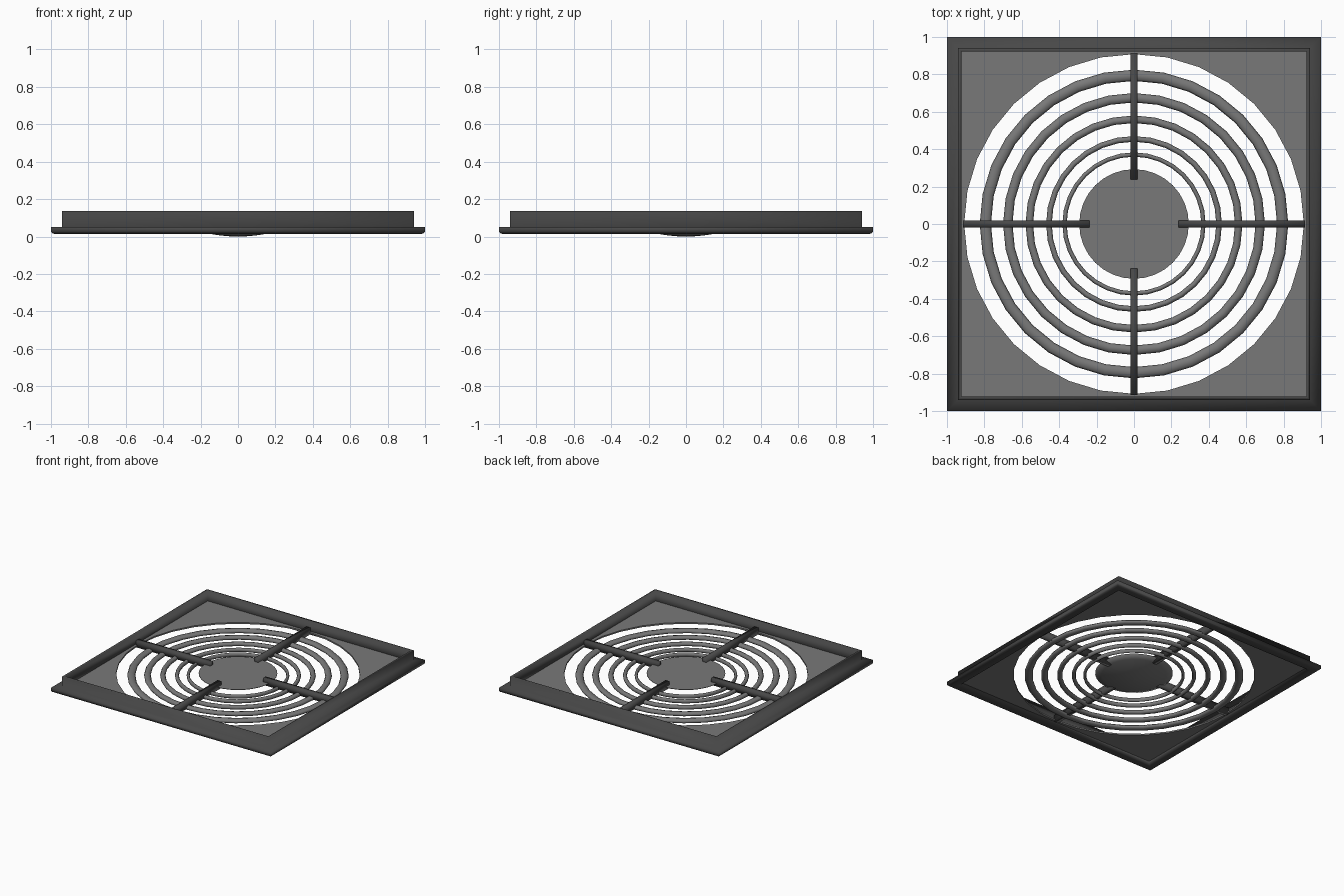
import bpy, bmesh
from math import cos, sin, pi

if "Cube" in bpy.data.objects:
    bpy.data.objects.remove(bpy.data.objects["Cube"])


def material(name, v):
    m = bpy.data.materials.new(name)
    m.diffuse_color = (v, v, v, 1)
    m.use_nodes = True
    m.node_tree.nodes["Principled BSDF"].inputs["Base Color"].default_value = m.diffuse_color
    return m


# mid grey grille, darker frame and spokes
grey = material("grille_grey", 0.19)
dark = material("frame_grey", 0.065)


def finish(ob, mat, smooth):
    ob.data.materials.append(mat)
    for p in ob.data.polygons:
        p.use_smooth = smooth


def sweep(name, profile, sides, mat, closed=True, square=(), smooth=True):
    """Revolve (r, z) points; indices in `square` follow a square instead of a circle."""
    bm = bmesh.new()
    cols = []
    for i in range(sides):
        a = 2 * pi * i / sides + (pi / 4 if sides == 4 else 0)
        c, s = cos(a), sin(a)
        k = 1 / max(abs(c), abs(s))
        cols.append([bm.verts.new((c * r * (k if j in square else 1),
                                   s * r * (k if j in square else 1), z))
                     for j, (r, z) in enumerate(profile)])
    n = len(profile)
    for i in range(sides):
        p, q = cols[i], cols[(i + 1) % sides]
        for j in range(n if closed else n - 1):
            k = (j + 1) % n
            bm.faces.new((p[j], q[j], q[k], p[k]))
    if not closed:
        for j in (0, n - 1):
            cap = bm.faces.new([c[j] for c in cols])
            for e in cap.edges:
                e.smooth = j == 0
    bmesh.ops.recalc_face_normals(bm, faces=bm.faces)
    me = bpy.data.meshes.new(name)
    bm.to_mesh(me)
    bm.free()
    ob = bpy.data.objects.new(name, me)
    bpy.context.collection.objects.link(ob)
    finish(ob, mat, smooth)
    return ob


# square frame: rounded flange with an upright collar, softly shaded throughout
frame = [(1.0, 0.052), (1.0, 0.025), (0.993, 0.018), (0.98, 0.014), (0.945, 0.014),
         (0.93, 0.02), (0.922, 0.04), (0.922, 0.137), (0.94, 0.137), (0.94, 0.052)]
sweep("frame", frame, 4, dark, square=range(len(frame)))

# flat panel with a round opening
sweep("panel", [(0.93, 0.04), (0.93, 0.052), (0.908, 0.052), (0.908, 0.04)],
      32, grey, square=(0, 1), smooth=False)

# concentric guard rings, thicker towards the outside
for i, (outer, inner) in enumerate([(0.825, 0.765), (0.70, 0.65), (0.58, 0.54),
                                    (0.47, 0.44), (0.383, 0.36)]):
    mid, half = (outer + inner) / 2, (outer - inner) / 2
    sweep(f"guard_ring_{i + 1}",
          [(mid + half * cos(t * pi / 4), 0.038 + 0.017 * sin(t * pi / 4)) for t in range(8)],
          32, grey)

# hub: flat on top, shallow dome below
R = 0.293
dome = [(R * t / 6, 0.055 * (t / 6) ** 2) for t in range(1, 7)]
sweep("hub", [(0.004, 0.0)] + dome + [(R, 0.058)], 32, grey, closed=False)

# four spokes from the hub to the panel
for i in range(4):
    a = i * pi / 2
    bpy.ops.mesh.primitive_cube_add(size=1, location=(0.576 * cos(a), 0.576 * sin(a), 0.06),
                                    rotation=(0, 0, a))
    ob = bpy.context.object
    ob.name = f"spoke_{i + 1}"
    ob.scale = (0.675, 0.036, 0.055)
    bpy.ops.object.transform_apply(location=False, rotation=False, scale=True)
    finish(ob, dark, True)
